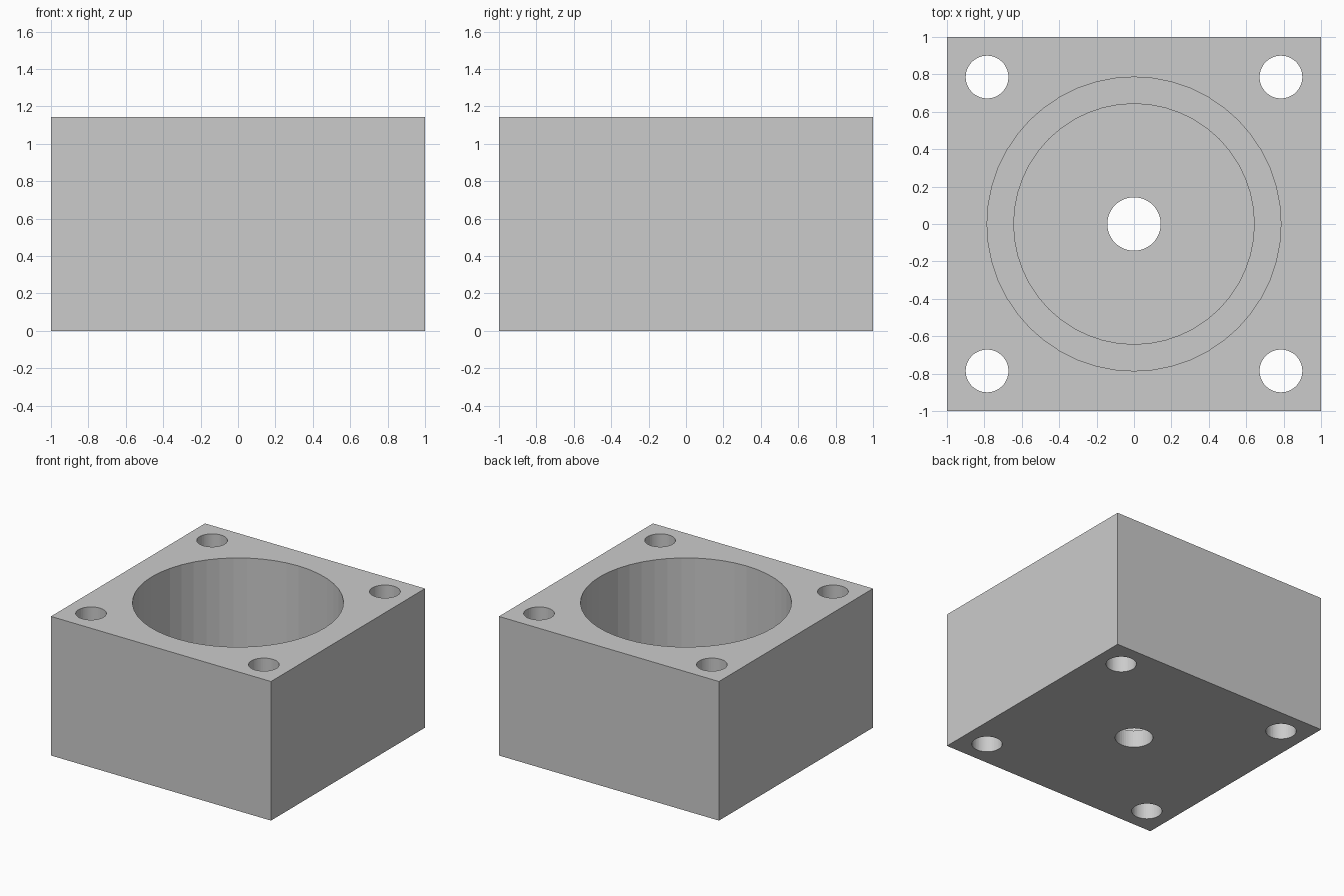
import bpy

cube = bpy.data.objects.get("Cube")
if cube:
    bpy.data.objects.remove(cube, do_unlink=True)

UNIT = 1 / 7          # block is 14 x 14 x 8 units
HEIGHT = 8 * UNIT
SIDES = 48

grey = bpy.data.materials.new("light_grey")
grey.use_nodes = True
colour = (0.6, 0.6, 0.6, 1)
grey.diffuse_color = colour
grey.node_tree.nodes["Principled BSDF"].inputs["Base Color"].default_value = colour

# Square block
bpy.ops.mesh.primitive_cube_add(size=2, location=(0, 0, HEIGHT / 2))
block = bpy.context.object
block.name = "housing_block"
block.scale.z = HEIGHT / 2
bpy.ops.object.transform_apply(location=True, rotation=False, scale=True)
block.data.materials.append(grey)


def drill(name, radius, floor, x=0, y=0):
    """Cut a round hole from above the block down to the floor height."""
    top = HEIGHT + UNIT
    bpy.ops.mesh.primitive_cylinder_add(
        vertices=SIDES, radius=radius, depth=top - floor,
        location=(x, y, (top + floor) / 2))
    cutter = bpy.context.object
    cutter.name = name
    cutter.hide_render = True
    cutter.data.materials.append(grey)
    bpy.context.view_layer.objects.active = block
    cut = block.modifiers.new(name, "BOOLEAN")
    cut.operation = "DIFFERENCE"
    cut.solver = "EXACT"
    cut.object = cutter
    bpy.ops.object.modifier_apply(modifier=name)
    bpy.data.objects.remove(cutter, do_unlink=True)


# Stepped bore with a shaft hole through its floor
drill("main_bore", 5.5 * UNIT, 2 * UNIT)
drill("lower_bore", 4.5 * UNIT, UNIT)
drill("shaft_hole", UNIT, -UNIT)

# Bolt holes through the four corners
for sx in (-1, 1):
    for sy in (-1, 1):
        drill("bolt_hole", 0.8 * UNIT, -UNIT, sx * 5.5 * UNIT, sy * 5.5 * UNIT)

block.select_set(True)
bpy.context.view_layer.objects.active = block
bpy.ops.object.shade_flat()
